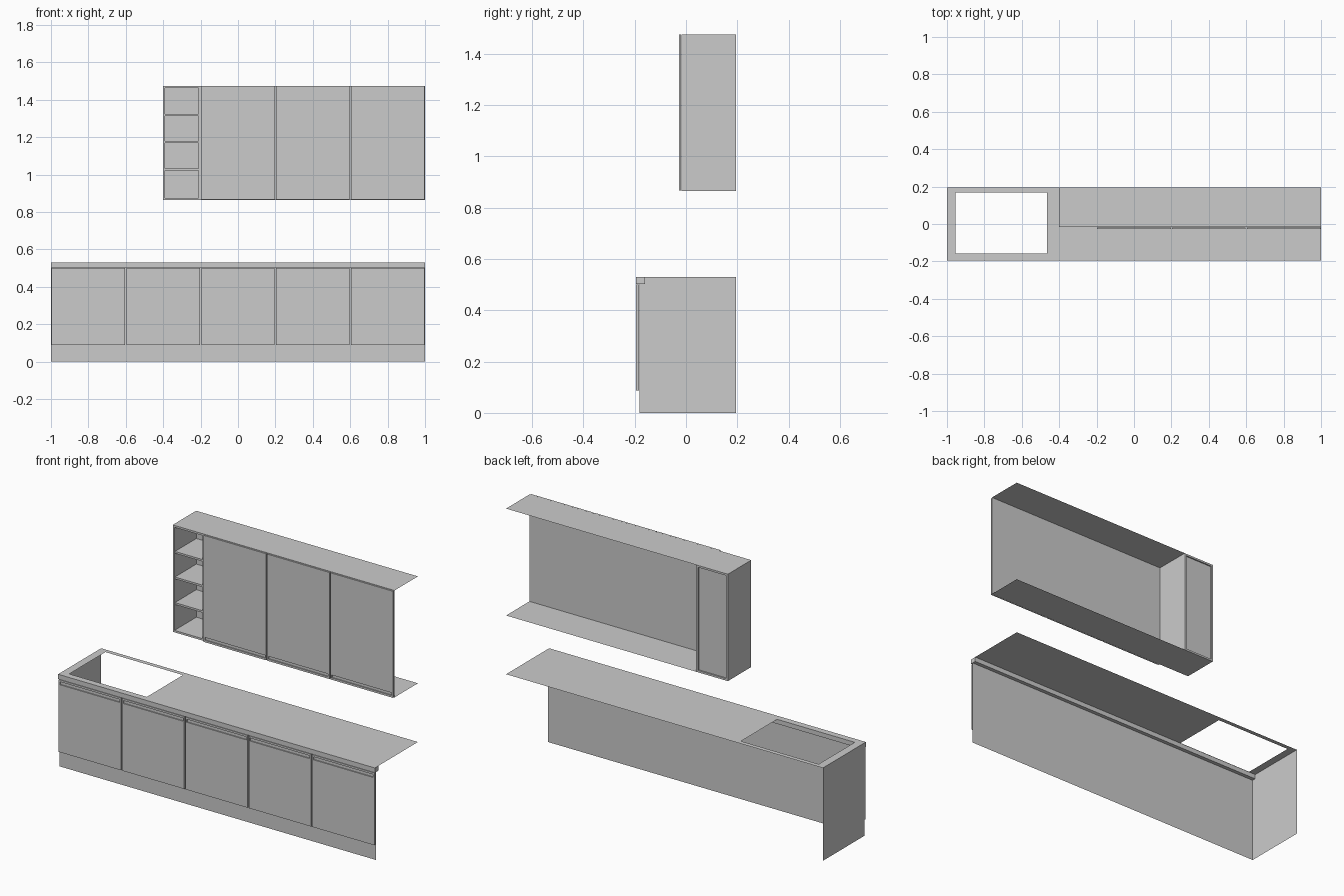
import bpy, bmesh

if "Cube" in bpy.data.objects:
    bpy.data.objects.remove(bpy.data.objects["Cube"])


def finish(name, bm):
    me = bpy.data.meshes.new(name)
    bm.to_mesh(me)
    bm.free()
    ob = bpy.data.objects.new(name, me)
    bpy.context.collection.objects.link(ob)
    return ob


def box(name, x0, x1, y0, y1, z0, z1):
    bm = bmesh.new()
    bmesh.ops.create_cube(bm, size=1)
    for v in bm.verts:
        v.co = (x1 if v.co.x > 0 else x0, y1 if v.co.y > 0 else y0, z1 if v.co.z > 0 else z0)
    return finish(name, bm)


def sheet(name, *quads):
    bm = bmesh.new()
    for q in quads:
        bm.faces.new([bm.verts.new(p) for p in q])
    return finish(name, bm)


def ring(bm, x0, x1, z0, z1, y):
    return [bm.verts.new((x, y, z)) for x, z in ((x0, z0), (x1, z0), (x1, z1), (x0, z1))]


def bridge(bm, a, b):
    for i in range(4):
        j = (i + 1) % 4
        bm.faces.new((a[i], a[j], b[j], b[i]))


def door(name, x0, x1, z0, z1, front, back, g0, g1):
    """Slab with a recessed finger groove between heights g0 and g1."""
    bm = bmesh.new()
    loops = [ring(bm, x0, x1, z0, z1, back), ring(bm, x0, x1, z0, z1, front),
             ring(bm, x0 + .008, x1 - .008, g0, g1, front),
             ring(bm, x0 + .008, x1 - .008, g0, g1, front + .006)]
    for a, b in zip(loops, loops[1:]):
        bridge(bm, a, b)
    bm.faces.new(loops[0])
    bm.faces.new(loops[-1])
    bmesh.ops.recalc_face_normals(bm, faces=bm.faces)
    return finish(name, bm)


D = 0.194        # half depth
BODY = -0.182    # face of the base carcass
TOP = 0.53
LIP = 0.503

# Base carcass: front with plinth and left end, open at the back and right
sheet("base_front", [(-1, BODY, 0), (1, BODY, 0), (1, BODY, LIP), (-1, BODY, LIP)])
sheet("base_left_end", [(-1, D, 0), (-1, BODY, 0), (-1, BODY, LIP), (-1, D, LIP)])

# Worktop sheet with sink opening
bm = bmesh.new()
outer = [bm.verts.new((x, y, TOP)) for x, y in ((-1, -D), (1, -D), (1, D), (-1, D))]
inner = [bm.verts.new((x, y, TOP)) for x, y in ((-.955, -.158), (-.465, -.158), (-.465, .168), (-.955, .168))]
bridge(bm, outer, inner)
finish("worktop", bm)

# Worktop edges: front lip and left band
sheet("worktop_front_lip",
      [(-1, -D, LIP), (1, -D, LIP), (1, -D, TOP), (-1, -D, TOP)],
      [(-1, -.16, LIP), (1, -.16, LIP), (1, -D, LIP), (-1, -D, LIP)],
      [(1, -.16, LIP), (-1, -.16, LIP), (-1, -.16, TOP), (1, -.16, TOP)],
      [(1, -D, LIP), (1, -.16, LIP), (1, -.16, TOP), (1, -D, TOP)])
sheet("worktop_left_band", [(-1, D, LIP), (-1, -D, LIP), (-1, -D, TOP), (-1, D, TOP)])

# Base doors
for i in range(5):
    x = -1 + .4 * i
    door(f"base_door_{i + 1}", x + .004, x + .396, .088, LIP - .002, -D, BODY - .002, .473, .49)

# Wall cabinet: front, top and bottom sheets
Z0, Z1, F = .865, 1.475, -.017
sheet("wall_front", [(-.2, F, Z0), (1, F, Z0), (1, F, Z1), (-.2, F, Z1)])
for name, z in (("wall_bottom", Z0), ("wall_top", Z1)):
    sheet(name, [(-.2, F, z), (1, F, z), (1, D, z), (-.2, D, z)])

# Wall doors
for i in range(3):
    x = -.2 + .4 * i
    door(f"wall_door_{i + 1}", x + .003, x + .397, Z0 + .001, Z1 - .001, -.028, F - .002, .877, .893)

# Open shelf unit
T = .011
box("shelf_left_side", -.4, -.4 + T, F, D, Z0, Z1)
box("shelf_right_side", -.2 - T, -.2, F, D, Z0, Z1)
for name, z in (("shelf_bottom", Z0), ("shelf_top", Z1 - T)):
    box(name, -.4 + T, -.2 - T, F, D, z, z + T)
box("shelf_back", -.4 + T, -.2 - T, .18, .186, Z0 + T, Z1 - T)
for i in range(3):
    z = 1.022 + .146 * i
    box(f"shelf_board_{i + 1}", -.4 + T, -.2 - T, F + .004, .18, z, z + T)
